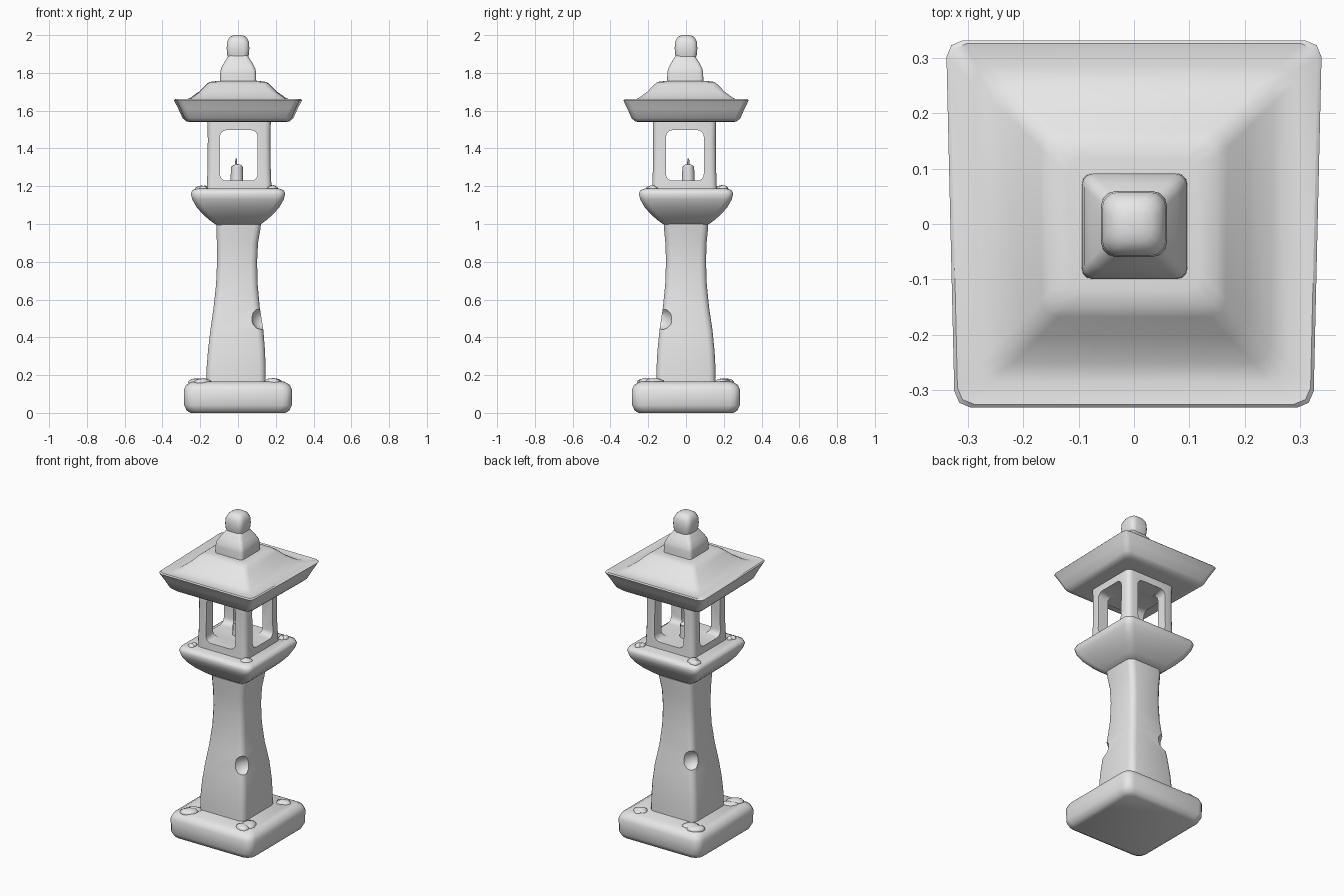
import bpy, bmesh, math, random
from mathutils import Matrix, Vector

random.seed(4)
if "Cube" in bpy.data.objects:
    bpy.data.objects.remove(bpy.data.objects["Cube"])

stone = bpy.data.materials.new("stone_grey")
stone.use_nodes = True
stone.diffuse_color = (0.8, 0.8, 0.8, 1)
stone.node_tree.nodes["Principled BSDF"].inputs["Base Color"].default_value = (0.8, 0.8, 0.8, 1)


def finish(name, bm, angle=40):
    bmesh.ops.recalc_face_normals(bm, faces=bm.faces)
    mesh = bpy.data.meshes.new(name)
    bm.to_mesh(mesh)
    bm.free()
    mesh.materials.append(stone)
    ob = bpy.data.objects.new(name, mesh)
    bpy.context.collection.objects.link(ob)
    activate(ob)
    bpy.ops.object.shade_smooth_by_angle(angle=math.radians(angle))
    return ob


def activate(ob):
    bpy.ops.object.select_all(action='DESELECT')
    ob.select_set(True)
    bpy.context.view_layer.objects.active = ob


def section(hx, hy, r, z, cx, cy, steps):
    """Rounded rectangle, counter-clockwise."""
    pts = []
    for k, (sx, sy) in enumerate([(1, 1), (-1, 1), (-1, -1), (1, -1)]):
        for i in range(steps + 1):
            a = math.pi / 2 * (k + i / steps)
            pts.append((cx + sx * (hx - r) + r * math.cos(a),
                        cy + sy * (hy - r) + r * math.sin(a), z))
    return pts


def loft(name, rings, steps=3, cx=0, cy=0, angle=40, matrix=None, taper=0):
    """Stack of rounded squares; each ring is (z, half x, half y, corner radius, x shift)."""
    bm = bmesh.new()
    loops = [[bm.verts.new(p) for p in section(hx, hy, r, z, cx + dx, cy, steps)]
             for z, hx, hy, r, dx in rings]
    n = len(loops[0])
    for a, b in zip(loops, loops[1:]):
        for i in range(n):
            bm.faces.new((a[i], a[(i + 1) % n], b[(i + 1) % n], b[i]))
    bm.faces.new(loops[0][::-1])
    bm.faces.new(loops[-1])
    for v in bm.verts:
        v.co.x *= 1 + taper * v.co.y
    if matrix:
        bm.transform(matrix)
    return finish(name, bm, angle)


def square(rows):
    return [(z, h, h, r, 0) for z, h, r in rows]


def cut(target, cutter):
    cutter.hide_render = True
    activate(target)
    mod = target.modifiers.new("cut", 'BOOLEAN')
    mod.operation = 'DIFFERENCE'
    mod.solver = 'EXACT'
    mod.object = cutter
    bpy.ops.object.modifier_apply(modifier="cut")
    bpy.data.objects.remove(cutter)


def ball(name, place, size, turn=0, subdivisions=2):
    bm = bmesh.new()
    bmesh.ops.create_icosphere(bm, subdivisions=subdivisions, radius=1)
    bm.transform(Matrix.Translation(place) @ Matrix.Rotation(turn, 4, 'Z')
                 @ Matrix.Diagonal((*size, 1)))
    return finish(name, bm, 60)


# Foot slab with rounded edges
loft("base_slab", square([(0, 0.25, 0.04), (0.012, 0.272, 0.05), (0.04, 0.285, 0.05),
                          (0.12, 0.287, 0.05), (0.148, 0.275, 0.05), (0.165, 0.245, 0.05)]), angle=60)

# Waisted pillar
pillar_rows = [(0.15, 0.157, -0.01), (0.24, 0.156, -0.01), (0.33, 0.151, -0.008),
               (0.44, 0.14, -0.006), (0.56, 0.122, -0.007), (0.68, 0.11, -0.006),
               (0.8, 0.106, -0.005), (0.9, 0.109, -0.003), (0.97, 0.116, 0.002), (1.03, 0.12, 0.006)]
pillar = loft("pillar", [(z, h, h, 0.035, dx) for z, h, dx in pillar_rows], angle=60)

# Chips knocked out of two opposite pillar edges
for side, z in ((1, 0.5), (-1, 0.53)):
    cut(pillar, ball("chip_cutter", Vector((side * 0.125, -side * 0.125, z)),
                     (0.045, 0.065, 0.06), -side * math.pi / 4 + math.pi * 0.5 * (side < 0)))
activate(pillar)
bpy.ops.object.shade_smooth_by_angle(angle=math.radians(40))

# Flared tray under the lamp box
loft("lamp_tray", square([(0.995, 0.115, 0.03), (1.02, 0.15, 0.035), (1.05, 0.185, 0.04),
                          (1.09, 0.22, 0.04), (1.13, 0.242, 0.04), (1.16, 0.25, 0.04),
                          (1.178, 0.243, 0.04), (1.187, 0.22, 0.04)]), angle=60)

# Open lamp box: solid block with two crossing windows
box = loft("lamp_box", square([(1.17, 0.172, 0.03), (1.3, 0.167, 0.03), (1.45, 0.166, 0.03),
                               (1.56, 0.168, 0.03)]), cx=0.006, cy=-0.008)
for spin in (0, math.pi / 2):
    pose = (Matrix.Translation((0.004, -0.006, 1.363)) @ Matrix.Rotation(spin, 4, 'Z')
            @ Matrix.Rotation(math.pi / 2, 4, 'X'))
    cut(box, loft("window_cutter", [(-0.4, 0.1, 0.134, 0.035, 0), (0.4, 0.1, 0.134, 0.035, 0)],
                  steps=4, matrix=pose))
activate(box)
bevel = box.modifiers.new("soft_edges", 'BEVEL')
bevel.width = 0.008
bevel.segments = 2
bevel.limit_method = 'ANGLE'
bevel.angle_limit = math.radians(50)
bpy.ops.object.modifier_apply(modifier="soft_edges")
bpy.ops.object.shade_smooth_by_angle(angle=math.radians(50))

# Candle and wick


def rod(name, x, y, z0, z1, r0, r1, sides):
    bm = bmesh.new()
    bmesh.ops.create_cone(bm, cap_ends=True, segments=sides, radius1=r0, radius2=r1, depth=z1 - z0)
    bm.transform(Matrix.Translation((x, y, (z0 + z1) / 2)))
    return finish(name, bm)


rod("candle", -0.006, 0.012, 1.22, 1.305, 0.034, 0.031, 12)
ball("candle_wax_top", (-0.004, 0.012, 1.303), (0.029, 0.029, 0.014))
rod("candle_wick", -0.01, 0.012, 1.3, 1.348, 0.006, 0.005, 6)

# Roof with raised eave rim and flat crown
loft("roof", square([(1.54, 0.24, 0.03), (1.542, 0.268, 0.03), (1.56, 0.288, 0.03),
                     (1.61, 0.31, 0.03), (1.655, 0.332, 0.03), (1.661, 0.326, 0.03),
                     (1.653, 0.285, 0.03), (1.667, 0.25, 0.03), (1.7, 0.205, 0.03),
                     (1.738, 0.168, 0.03), (1.752, 0.15, 0.03), (1.756, 0.12, 0.03)]),
     steps=2, angle=45, taper=0.07)

# Finial: square plinth, sloped shoulder, rounded knob
loft("finial_plinth", square([(1.74, 0.096, 0.02), (1.8, 0.095, 0.02), (1.822, 0.091, 0.02),
                              (1.85, 0.077, 0.02), (1.885, 0.055, 0.02), (1.9, 0.045, 0.02)]),
     cx=0.001, cy=-0.004)
loft("finial_knob", square([(1.87, 0.05, 0.025), (1.9, 0.058, 0.028), (1.93, 0.06, 0.028),
                            (1.963, 0.058, 0.03), (1.985, 0.048, 0.03), (1.996, 0.033, 0.025),
                            (2.0, 0.015, 0.012)]), angle=60)

# Moss cushions around the corners of the slab and the tray
for label, level, reach, spread, scale in (("base", 0.163, 0.205, 0.04, 1.0),
                                          ("tray", 1.184, 0.195, 0.02, 0.6)):
    for sx in (-1, 1):
        for sy in (-1, 1):
            for i in range(3):
                place = (sx * (reach + random.uniform(-spread, spread / 3)),
                         sy * (reach + random.uniform(-spread, spread / 3)), level)
                wide = scale * random.uniform(0.03, 0.06)
                ball(label + "_moss", place, (wide, wide * 0.75, random.uniform(0.012, 0.022)),
                     random.uniform(0, math.pi))
